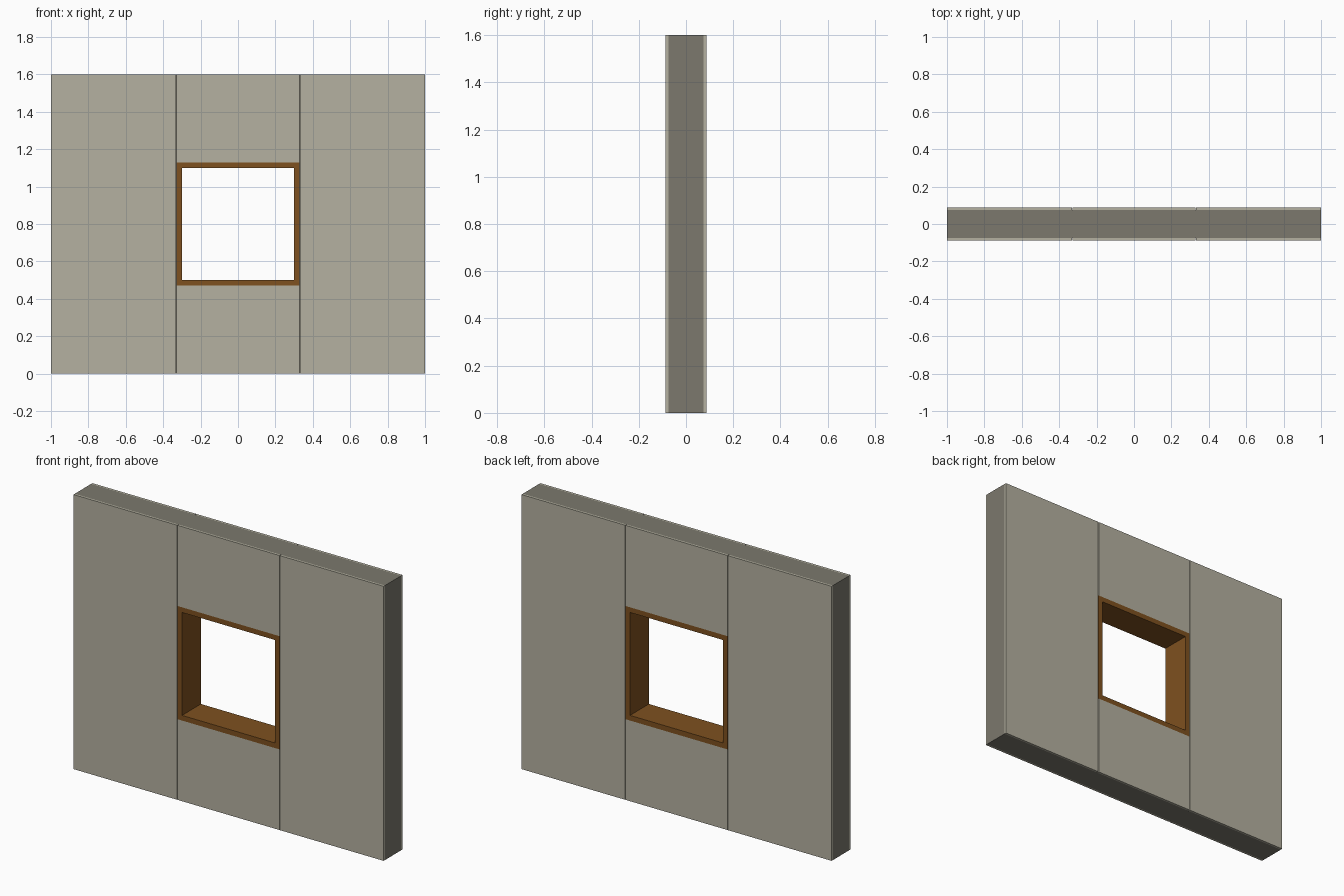
import bpy, bmesh

if "Cube" in bpy.data.objects:
    bpy.data.objects.remove(bpy.data.objects["Cube"])

W, H = 1.0, 1.6            # half width, height
CORE, SKIN = 0.075, 0.087  # half depth of core and of outer panels
OPEN = 0.33                # half width of the framed opening
Z0, Z1 = 0.47, 1.13        # opening bottom and top
T = 0.03                   # frame timber thickness
GAP = 0.002                # half seam between panels


def material(name, rgb):
    m = bpy.data.materials.new(name)
    m.diffuse_color = (*rgb, 1)
    m.use_nodes = True
    m.node_tree.nodes["Principled BSDF"].inputs["Base Color"].default_value = m.diffuse_color
    return m


panel_mat = material("pale_stone_panel", (0.46, 0.44, 0.355))
core_mat = material("grey_core", (0.20, 0.19, 0.155))
wood_mat = material("brown_wood", (0.21, 0.082, 0.014))


def box(name, x, y, z, mat):
    bm = bmesh.new()
    bmesh.ops.create_cube(bm, size=1)
    for v in bm.verts:
        for i, (a, b) in enumerate((x, y, z)):
            v.co[i] = a if v.co[i] < 0 else b
    me = bpy.data.meshes.new(name)
    bm.to_mesh(me)
    bm.free()
    me.materials.append(mat)
    ob = bpy.data.objects.new(name, me)
    bpy.context.collection.objects.link(ob)
    return ob


def ring_wall(name, y, gap, mat):
    """Two full-height side pieces with pieces above and below the opening."""
    box(name + "_left", (-W, -OPEN - gap), y, (0, H), mat)
    box(name + "_right", (OPEN + gap, W), y, (0, H), mat)
    box(name + "_below", (-OPEN + gap, OPEN - gap), y, (0, Z0), mat)
    box(name + "_above", (-OPEN + gap, OPEN - gap), y, (Z1, H), mat)


# Wall core and the cladding panels on both faces
ring_wall("core", (-CORE, CORE), 0, core_mat)
ring_wall("front_panel", (-SKIN, -CORE), GAP, panel_mat)
ring_wall("back_panel", (CORE, SKIN), GAP, panel_mat)

# Window frame lining the opening
depth = (-SKIN, SKIN)
box("frame_sill", (-OPEN, OPEN), depth, (Z0, Z0 + T), wood_mat)
box("frame_head", (-OPEN, OPEN), depth, (Z1 - T, Z1), wood_mat)
for side, s in (("left", -1), ("right", 1)):
    x = sorted((s * (OPEN - T), s * OPEN))
    box("frame_jamb_" + side, x, depth, (Z0 + T, Z1 - T), wood_mat)
